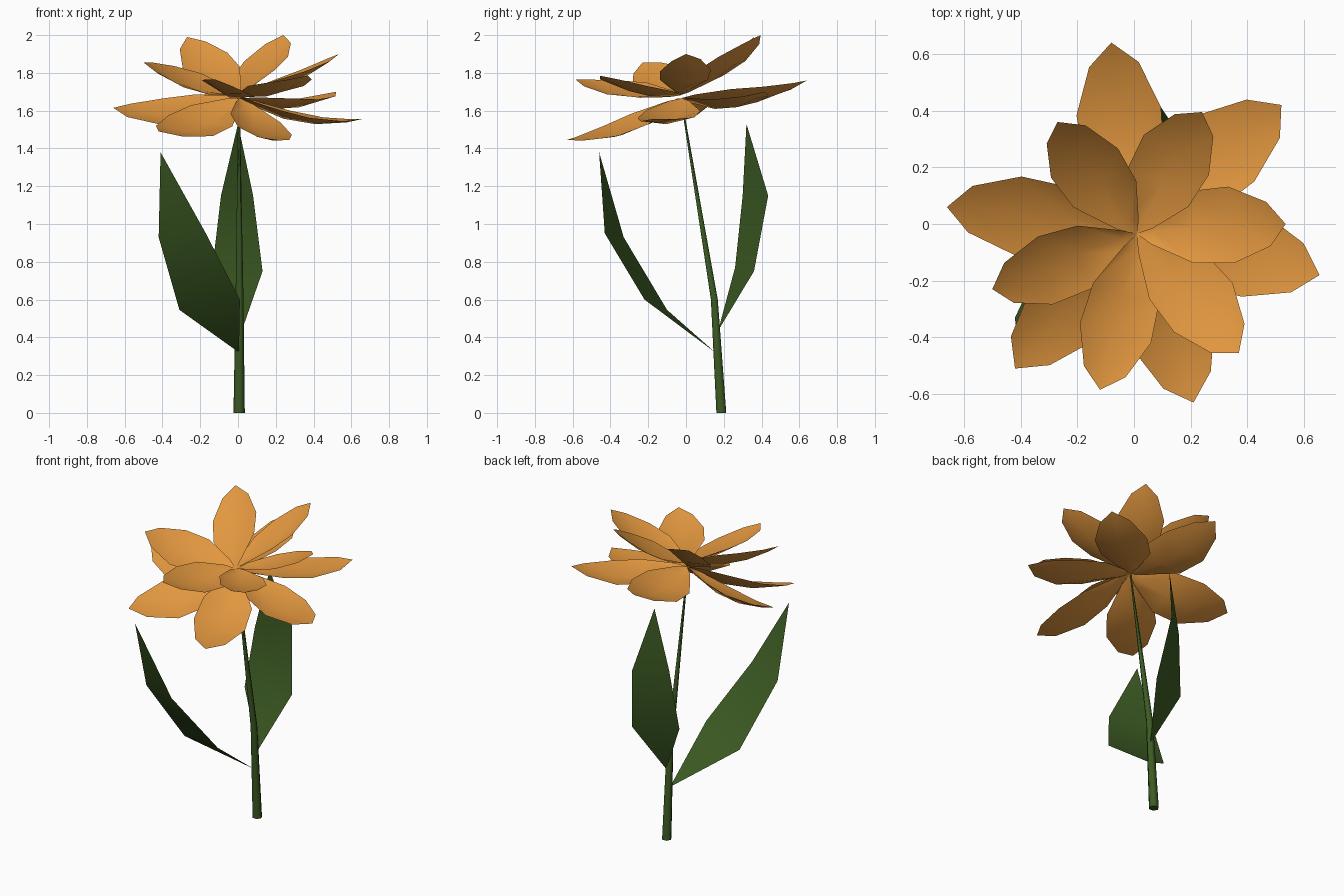
import bpy
import bmesh
from mathutils import Matrix, Vector

cube = bpy.data.objects.get("Cube")
if cube:
    bpy.data.objects.remove(cube)


def material(name, color):
    mat = bpy.data.materials.new(name)
    mat.use_nodes = True
    mat.diffuse_color = color
    bsdf = mat.node_tree.nodes["Principled BSDF"]
    bsdf.inputs["Base Color"].default_value = color
    bsdf.inputs["Roughness"].default_value = 0.8
    return mat


ORANGE = material("petal orange", (0.76, 0.31, 0.05, 1))
GREEN = material("leaf green", (0.046, 0.105, 0.017, 1))


def loft(name, rows, mat, closed=False):
    """Skin rows of points; a row with one point closes to a tip."""
    bm = bmesh.new()
    rings = [[bm.verts.new(p) for p in row] for row in rows]
    for a, b in zip(rings, rings[1:]):
        n = max(len(a), len(b))
        for i in range(n if closed else n - 1):
            j = (i + 1) % n
            quad = [a[i % len(a)], a[j % len(a)], b[j % len(b)], b[i % len(b)]]
            bm.faces.new(list(dict.fromkeys(quad)))
    if closed:
        bm.faces.new(rings[0][::-1])
    mesh = bpy.data.meshes.new(name)
    bm.to_mesh(mesh)
    bm.free()
    mesh.materials.append(mat)
    for face in mesh.polygons:
        face.use_smooth = len(face.vertices) < 6
    obj = bpy.data.objects.new(name, mesh)
    bpy.context.collection.objects.link(obj)
    return obj


# Petals: two rings of six around a bloom that leans to the front,
# each rolled slightly about its own length like a pinwheel blade
AXIS = Vector((0, -0.24, 1)).normalized()
# fraction of length, half width, edge lift, roll
SECTIONS = [(0.1, 0.045, 0.025, -0.25), (0.37, 0.13, 0.045, -0.25),
            (0.63, 0.138, 0.035, -0.22), (0.88, 0.08, 0.012, -0.17)]


def petal(name, base, tip, sag, width):
    base, tip = Vector(base), Vector(tip)
    along = tip - base
    side = AXIS.cross(along).normalized()
    up = along.cross(side).normalized()
    rows = [[base]]
    for t, half, lift, angle in SECTIONS:
        roll = Matrix.Rotation(angle, 3, along)
        across, raised = roll @ side * half * width, roll @ up * lift
        mid = base + along * t - up * sag * 4 * t * (1 - t)
        rows.append([mid + across + raised, mid, mid - across + raised])
    rows.append([tip])
    return loft(name, rows, ORANGE)


UPPER = [(0.24, 0.395, 2.0), (-0.27, 0.36, 1.99), (-0.5, -0.23, 1.855),
         (-0.12, -0.585, 1.765), (0.37, -0.455, 1.785), (0.535, 0.0, 1.9)]
LOWER = [(-0.08, 0.64, 1.76), (-0.66, 0.06, 1.615), (-0.42, -0.51, 1.49),
         (0.21, -0.63, 1.445), (0.655, -0.18, 1.555), (0.52, 0.42, 1.7)]
for i, tip in enumerate(UPPER):
    petal(f"upper_petal_{i + 1}", (0.01, -0.035, 1.68), tip, 0.047, 0.98)
for i, tip in enumerate(LOWER):
    petal(f"lower_petal_{i + 1}", (0.01, -0.025, 1.665), tip, 0.075, 1.12)

# Stem: leaning, tapering six-sided rod
ring = [Vector((1, 0, 0)), Vector((0.5, 0.87, 0)), Vector((-0.5, 0.87, 0))]
ring += [-v for v in ring]
path = [((0.006, 0.187, 0), 0.03), ((0.008, 0.15, 0.6), 0.021), ((0.005, -0.025, 1.66), 0.004)]
loft("stem", [[Vector(c) + v * r for v in ring] for c, r in path], GREEN, closed=True)

# Leaves: pointed blades of a few flat faces
loft("back_leaf", [
    [(0.02, 0.17, 0.435)],
    [(0.13, 0.36, 0.75), (-0.135, 0.26, 0.77)],
    [(0.08, 0.435, 1.15), (-0.09, 0.3, 1.15)],
    [(0.0, 0.32, 1.53)]], GREEN)
loft("front_leaf", [
    [(0.005, 0.155, 0.32)],
    [(0.01, -0.22, 0.6), (-0.31, -0.1, 0.545)],
    [(-0.17, -0.43, 0.95), (-0.42, -0.33, 0.93)],
    [(-0.41, -0.46, 1.38)]], GREEN)
